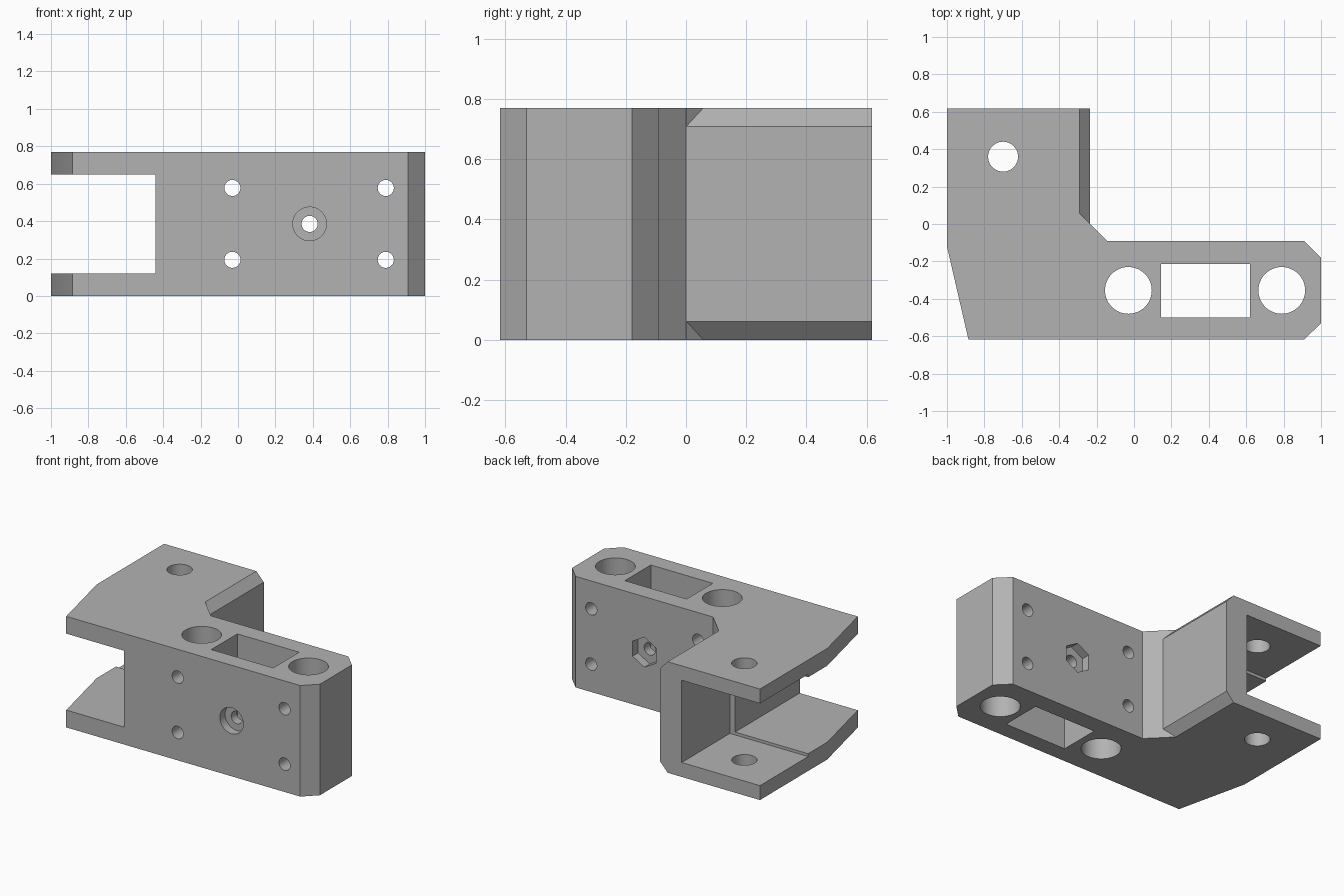
import bpy
import bmesh
import math
from mathutils import Matrix, Vector

cube = bpy.data.objects.get("Cube")
if cube:
    bpy.data.objects.remove(cube, do_unlink=True)

grey = bpy.data.materials.new("plain grey")
grey.use_nodes = True
grey.diffuse_color = (0.45, 0.45, 0.45, 1)
grey.node_tree.nodes["Principled BSDF"].inputs["Base Color"].default_value = grey.diffuse_color

HEIGHT = 0.77
MID_Z = HEIGHT / 2


def add_object(name, bm):
    bmesh.ops.recalc_face_normals(bm, faces=bm.faces)
    mesh = bpy.data.meshes.new(name)
    bm.to_mesh(mesh)
    bm.free()
    mesh.materials.append(grey)
    obj = bpy.data.objects.new(name, mesh)
    bpy.context.scene.collection.objects.link(obj)
    return obj


def loft(name, start, end):
    """Solid between two matching loops of points."""
    bm = bmesh.new()
    a = [bm.verts.new(p) for p in start]
    b = [bm.verts.new(p) for p in end]
    bm.faces.new(a)
    bm.faces.new(b)
    for i in range(len(a)):
        j = (i + 1) % len(a)
        bm.faces.new((a[i], a[j], b[j], b[i]))
    return add_object(name, bm)


def box(name, x, y, z):
    corners = [(x[0], y[0]), (x[1], y[0]), (x[1], y[1]), (x[0], y[1])]
    return loft(name, [(*c, z[0]) for c in corners], [(*c, z[1]) for c in corners])


def drill(name, start, end, radius, sides=48):
    """Prism along z or y; the first corner points along x or up."""
    start, end = Vector(start), Vector(end)
    axis = end - start
    turn = Matrix.Identity(3)
    if abs(axis.y) > abs(axis.z):
        turn = Matrix(((0, 1, 0), (0, 0, 1), (1, 0, 0)))
    ring = [turn @ Vector((radius * math.cos(t), radius * math.sin(t), 0))
            for t in (math.tau * i / sides for i in range(sides))]
    return loft(name, [start + p for p in ring], [end + p for p in ring])


# Bracket body: L-shaped outline
outline = [(-1, 0.618), (-1, -0.12), (-0.885, -0.618), (0.91, -0.618), (1, -0.53),
           (1, -0.18), (0.91, -0.09), (-0.145, -0.09), (-0.235, 0), (-0.235, 0.618)]
body = loft("bracket_body", [(x, y, 0) for x, y in outline],
            [(x, y, HEIGHT) for x, y in outline])

cutters = []

# Side channel, slightly wider at the back
cutters.append(box("front_channel", (-1.2, -0.44), (-0.8, 0.2), (0.12, 0.65)))
cutters.append(box("back_channel", (-1.2, -0.4), (0.09, 0.8), (0.10, 0.67)))

# Vertical rod holes, centre slot and arm hole
for x, y, r in ((-0.03, -0.355, 0.125), (0.79, -0.355, 0.125), (-0.70, 0.36, 0.08)):
    cutters.append(drill("vertical_hole", (x, y, -0.1), (x, y, 0.9), r))
cutters.append(box("centre_slot", (0.145, 0.62), (-0.5, -0.215), (-0.1, 0.9)))

# Screw holes through the front and back walls
for x, z in ((-0.03, 0.193), (-0.03, 0.577), (0.79, 0.193), (0.79, 0.577), (0.383, MID_Z)):
    cutters.append(drill("screw_hole", (x, -0.8, z), (x, 0.02, z), 0.043))
cutters.append(drill("screw_head_recess", (0.383, -0.8, MID_Z), (0.383, -0.56, MID_Z), 0.09))
cutters.append(drill("nut_recess", (0.383, -0.15, MID_Z), (0.383, 0.02, MID_Z), 0.104, 6))

# Chamfers on the arm's inner edges, ending on the diagonal corner
for flip in (1, -1):
    profile = [(-0.315, 0.41), (-0.215, 0.302), (-0.215, 0.41)]
    points = [(x, MID_Z + flip * z) for x, z in profile]
    cutters.append(loft("arm_chamfer", [(x, -x - 0.234, z) for x, z in points],
                        [(x, 0.8, z) for x, z in points]))

# Apply the cuts, then drop the cutters
for cutter in cutters:
    cutter.hide_render = True
    cut = body.modifiers.new(cutter.name, "BOOLEAN")
    cut.operation = "DIFFERENCE"
    cut.solver = "EXACT"
    cut.object = cutter
graph = bpy.context.evaluated_depsgraph_get()
body.data = bpy.data.meshes.new_from_object(body.evaluated_get(graph))
body.modifiers.clear()
for cutter in cutters:
    bpy.data.objects.remove(cutter, do_unlink=True)

# Smooth hole walls, sharp edges elsewhere
bpy.ops.object.select_all(action="DESELECT")
body.select_set(True)
bpy.context.view_layer.objects.active = body
bpy.ops.object.shade_smooth_by_angle(angle=math.radians(20))
